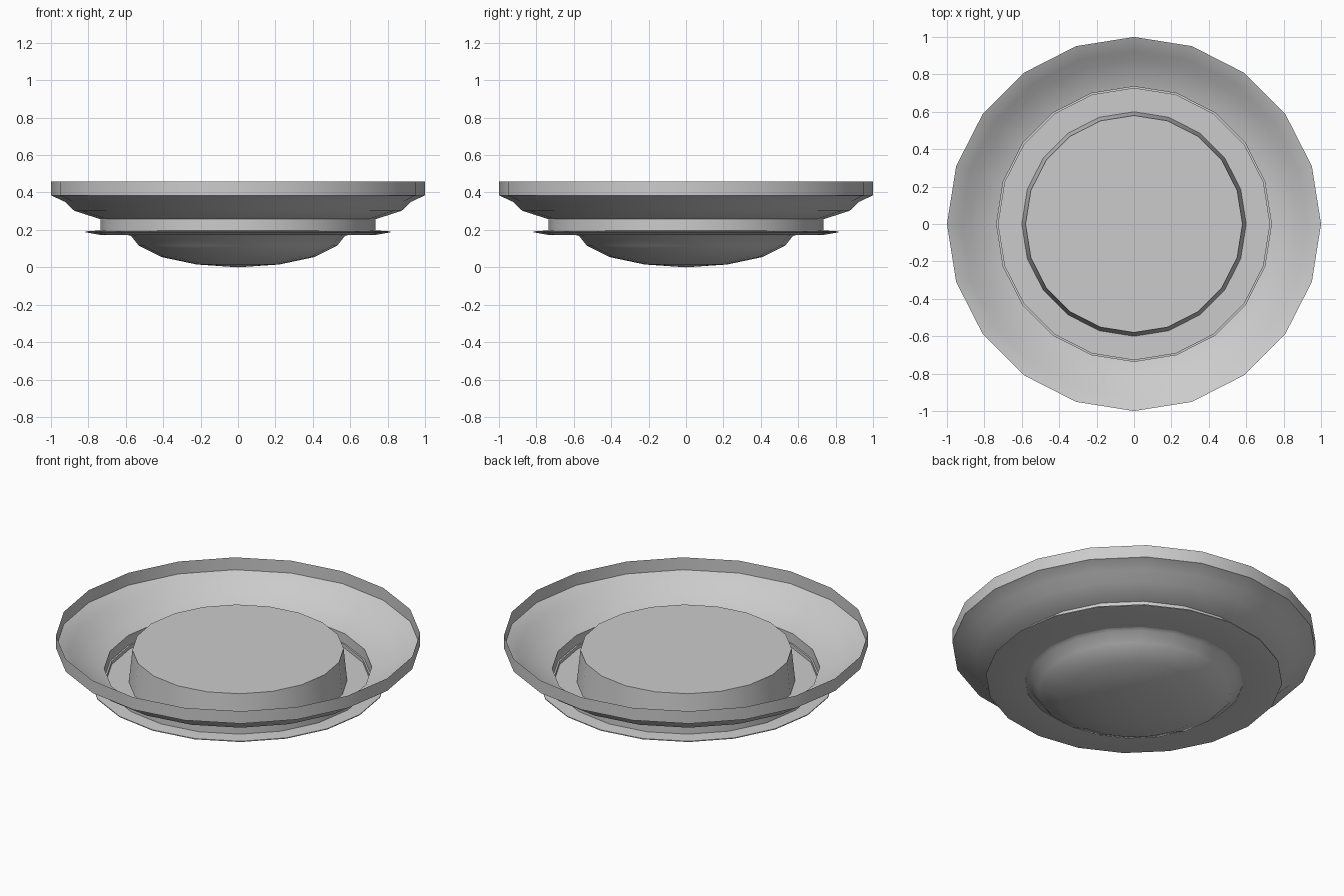
import bpy, bmesh, math

if "Cube" in bpy.data.objects:
    bpy.data.objects.remove(bpy.data.objects["Cube"])

SIDES = 20


def lathe(name, profile, closed=False, angle=30):
    """Spin a list of (radius, z) points around z; radius 0 makes a pole."""
    bm = bmesh.new()
    rings = []
    for r, z in profile:
        if r == 0:
            rings.append([bm.verts.new((0, 0, z))] * SIDES)
        else:
            rings.append([bm.verts.new((r * math.cos(2 * math.pi * i / SIDES),
                                        r * math.sin(2 * math.pi * i / SIDES), z))
                          for i in range(SIDES)])
    pairs = list(zip(rings, rings[1:]))
    if closed:
        pairs.append((rings[-1], rings[0]))
    for a, b in pairs:
        for i in range(SIDES):
            j = (i + 1) % SIDES
            quad = list(dict.fromkeys((a[i], a[j], b[j], b[i])))
            bm.faces.new(quad)
    bmesh.ops.recalc_face_normals(bm, faces=bm.faces)
    mesh = bpy.data.meshes.new(name)
    bm.to_mesh(mesh)
    bm.free()
    obj = bpy.data.objects.new(name, mesh)
    bpy.context.collection.objects.link(obj)
    bpy.ops.object.select_all(action='DESELECT')
    obj.select_set(True)
    bpy.context.view_layer.objects.active = obj
    bpy.ops.object.shade_smooth_by_angle(angle=math.radians(angle))
    return obj


# Thin outer dish: upright rim, curved bowl and short collar
lathe("outer_dish", [(1.0, 0.46), (1.0, 0.385), (0.925, 0.35), (0.875, 0.302),
                     (0.735, 0.257), (0.735, 0.19)])

# Thin flange below the collar
lathe("flange", [(0.725, 0.198), (0.815, 0.192), (0.815, 0.187), (0.73, 0.172),
                 (0.60, 0.172), (0.60, 0.178), (0.725, 0.178)], closed=True)

# Raised drum in the middle
lathe("centre_drum", [(0, 0.37), (0.58, 0.37), (0.60, 0.175)])

# Shallow domed lens underneath
lathe("lens", [(0.60, 0.175), (0.572, 0.168), (0.53, 0.115), (0.41, 0.055),
               (0.22, 0.015), (0, 0)], angle=60)
